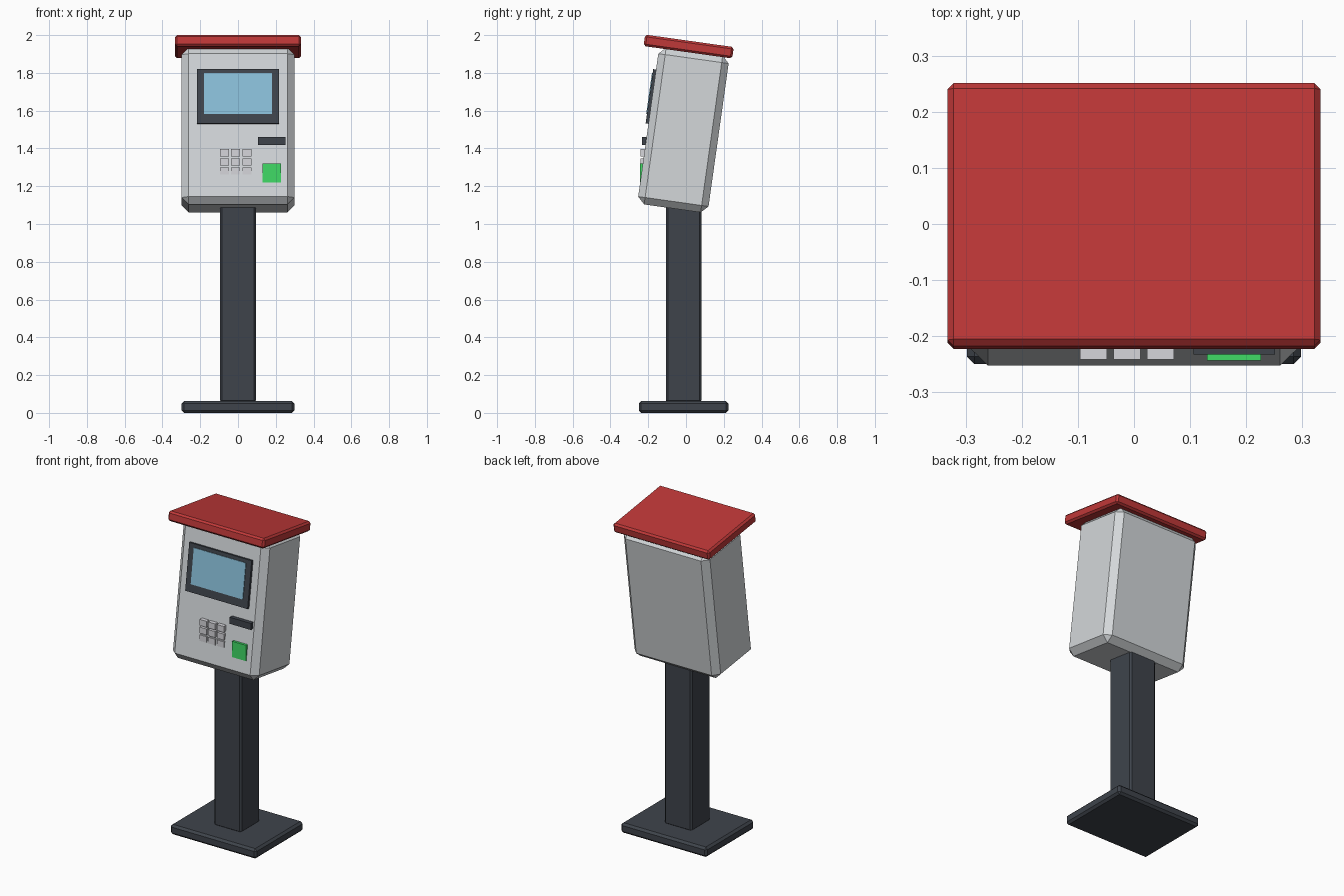
import bpy
import math
from mathutils import Matrix, Vector

cube = bpy.data.objects.get("Cube")
if cube:
    bpy.data.objects.remove(cube, do_unlink=True)


def make_material(name, srgb):
    colour = [c / 12.92 if c <= 0.04 else ((c + 0.055) / 1.055) ** 2.4 for c in srgb] + [1.0]
    mat = bpy.data.materials.new(name)
    mat.use_nodes = True
    mat.diffuse_color = colour
    mat.node_tree.nodes["Principled BSDF"].inputs["Base Color"].default_value = colour
    return mat


red = make_material("red", (0.75, 0.22, 0.22))
light_grey = make_material("light grey", (0.83, 0.845, 0.855))
key_grey = make_material("key grey", (0.84, 0.84, 0.86))
dark_grey = make_material("dark grey", (0.245, 0.265, 0.295))
screen_blue = make_material("screen blue", (0.54, 0.75, 0.85))
green = make_material("green", (0.25, 0.86, 0.40))

# The housing, roof and screen lean back together
LEAN = Matrix.Rotation(math.radians(-8), 4, "X")


def box(name, mat, x, y, z, bevel=0, lean=False):
    """Box from (min, max) ranges, optionally chamfered and leaned back."""
    low, high = (Vector(p) for p in zip(x, y, z))
    bpy.ops.mesh.primitive_cube_add(size=1)
    obj = bpy.context.object
    obj.name = name
    size = high - low
    obj.data.transform(Matrix.Diagonal((*size, 1)))
    place = Matrix.Translation((low + high) / 2)
    obj.matrix_world = LEAN @ place if lean else place
    obj.data.materials.append(mat)
    if bevel:
        mod = obj.modifiers.new("chamfer", "BEVEL")
        mod.width = bevel
        mod.segments = 1
    return obj


# Stand
box("base_plate", dark_grey, (-0.298, 0.298), (-0.25, 0.224), (0, 0.062), 0.013)
box("column", dark_grey, (-0.094, 0.094), (-0.106, 0.081), (0.055, 1.13), 0.01)

# Housing and roof
box("housing", light_grey, (-0.298, 0.298), (-0.410, -0.034), (1.062, 1.900), 0.037, True)
box("roof", red, (-0.333, 0.333), (-0.493, -0.019), (1.892, 1.953), 0.011, True)

# Display
box("screen_frame", dark_grey, (-0.216, 0.216), (-0.425, -0.400), (1.488, 1.778), 0, True)
box("screen", screen_blue, (-0.18, 0.18), (-0.429, -0.421), (1.537, 1.756), 0, True)

# Upright controls set into the leaning front
box("card_slot", dark_grey, (0.106, 0.252), (-0.233, -0.205), (1.419, 1.460))
box("contactless_pad", green, (0.13, 0.227), (-0.2435, -0.222), (1.221, 1.320))
for row in range(3):
    for col in range(3):
        cx, cz = -0.072 + 0.0595 * col, 1.377 - 0.048 * row
        box(f"key_{row + 1}_{col + 1}", key_grey,
            (cx - 0.024, cx + 0.024), (-0.242, -0.217), (cz - 0.019, cz + 0.019))
